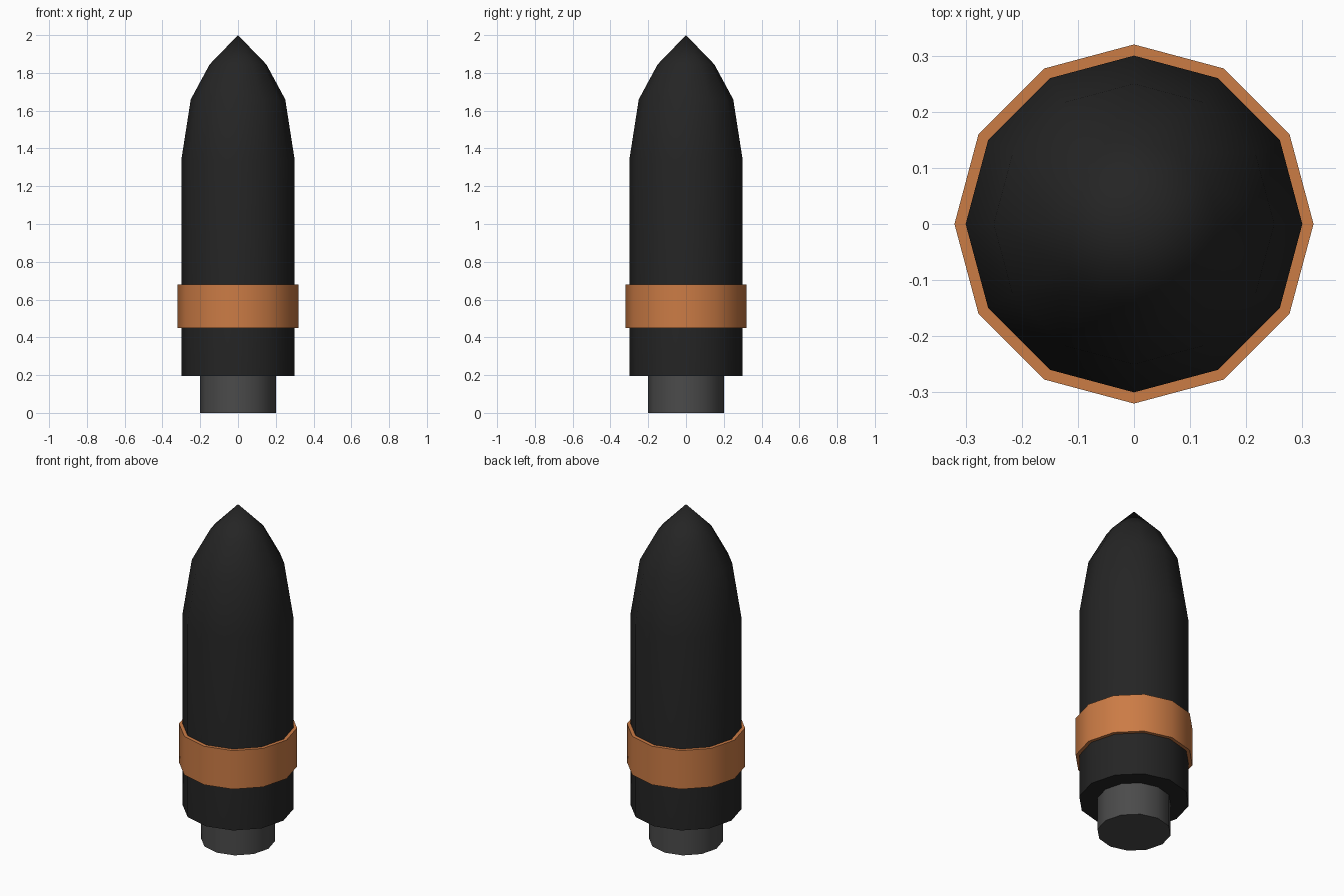
import bpy, bmesh, math

if "Cube" in bpy.data.objects:
    bpy.data.objects.remove(bpy.data.objects["Cube"])

SIDES = 12


def material(name, rgb):
    m = bpy.data.materials.new(name)
    m.diffuse_color = (*rgb, 1)
    m.use_nodes = True
    m.node_tree.nodes["Principled BSDF"].inputs["Base Color"].default_value = m.diffuse_color
    return m


def lathe(name, profile, mat):
    """Revolve (radius, z) points around z; radius 0 makes a pole."""
    bm = bmesh.new()
    rings = []
    for r, z in profile:
        if r == 0:
            rings.append([bm.verts.new((0, 0, z))] * SIDES)
        else:
            rings.append([bm.verts.new((r * math.cos(math.tau * i / SIDES),
                                        r * math.sin(math.tau * i / SIDES), z))
                          for i in range(SIDES)])
    for a, b in zip(rings, rings[1:]):
        for i in range(SIDES):
            j = (i + 1) % SIDES
            bm.faces.new(dict.fromkeys((a[i], a[j], b[j], b[i])))
    bmesh.ops.recalc_face_normals(bm, faces=bm.faces)
    me = bpy.data.meshes.new(name)
    bm.to_mesh(me)
    bm.free()
    me.materials.append(mat)
    ob = bpy.data.objects.new(name, me)
    bpy.context.collection.objects.link(ob)
    bpy.ops.object.select_all(action='DESELECT')
    ob.select_set(True)
    bpy.context.view_layer.objects.active = ob
    bpy.ops.object.shade_smooth_by_angle(angle=math.radians(50))
    return ob


black = material("black", (0.018, 0.018, 0.018))
copper = material("copper", (0.6, 0.2, 0.06))
grey = material("dark_grey", (0.07, 0.07, 0.07))

# Pointed shell body
lathe("shell_body", [(0, 0.195), (0.3, 0.195), (0.3, 1.34), (0.25, 1.66),
                     (0.15, 1.845), (0, 2.0)], black)

# Copper band wrapped around the body
lathe("driving_band", [(0.3, 0.45), (0.32, 0.45), (0.32, 0.68), (0.3, 0.68)], copper)

# Narrow base plug
lathe("base_plug", [(0, 0), (0.2, 0), (0.2, 0.195)], grey)
